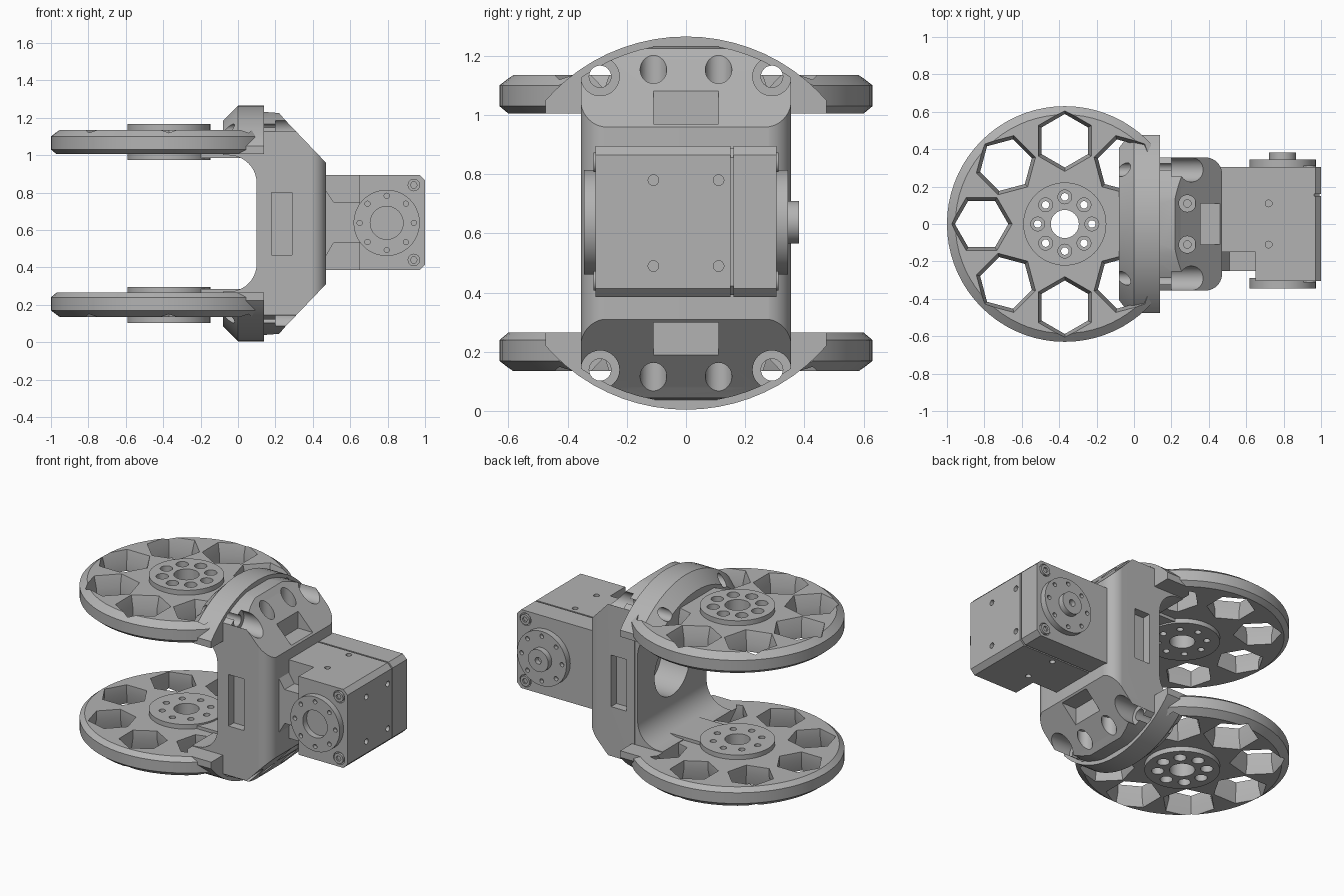
import bpy, bmesh
from math import cos, sin, pi, tau

if "Cube" in bpy.data.objects:
    bpy.data.objects.remove(bpy.data.objects["Cube"], do_unlink=True)

grey = bpy.data.materials.new("plain grey")
grey.use_nodes = True
COLOUR = (0.45, 0.45, 0.45, 1)
grey.diffuse_color = COLOUR
grey.node_tree.nodes["Principled BSDF"].inputs["Base Color"].default_value = COLOUR

MID = 0.635      # height of the mirror plane
WHEEL_X = -0.37  # wheel axis
HORN = (0.795, 0.638)
PLACE = {"x": lambda u, v, w: (w, u, v),
         "y": lambda u, v, w: (u, w, v),
         "z": lambda u, v, w: (u, v, w)}


def loft(name, axis, rings):
    """Solid through matching outlines, each given as (position, points)."""
    bm = bmesh.new()
    loops = [[bm.verts.new(PLACE[axis](u, v, w)) for u, v in pts] for w, pts in rings]
    for a, b in zip(loops, loops[1:]):
        for i in range(len(a)):
            j = (i + 1) % len(a)
            bm.faces.new((a[i], a[j], b[j], b[i]))
    bm.faces.new(loops[0])
    bm.faces.new(loops[-1])
    bmesh.ops.recalc_face_normals(bm, faces=bm.faces)
    mesh = bpy.data.meshes.new(name)
    bm.to_mesh(mesh)
    bm.free()
    mesh.materials.append(grey)
    obj = bpy.data.objects.new(name, mesh)
    bpy.context.collection.objects.link(obj)
    return obj


def prism(name, axis, lo, hi, pts):
    return loft(name, axis, [(lo, pts), (hi, pts)])


def circle(u, v, r, n=40, phase=0.0):
    return [(u + r * cos(phase + tau * i / n), v + r * sin(phase + tau * i / n)) for i in range(n)]


def rect(u0, u1, v0, v1):
    return [(u0, v0), (u1, v0), (u1, v1), (u0, v1)]


def rounded(u0, u1, v0, v1, r, n=10):
    pts = []
    for k, (u, v) in enumerate(rect(u0 + r, u1 - r, v0 + r, v1 - r)):
        for i in range(n + 1):
            a = pi + k * pi / 2 + i * pi / 2 / n
            pts.append((u + r * cos(a), v + r * sin(a)))
    return pts


def combine(obj, other, op="DIFFERENCE"):
    mod = obj.modifiers.new(op, "BOOLEAN")
    mod.operation, mod.solver, mod.object = op, "EXACT", other
    bpy.context.view_layer.objects.active = obj
    bpy.ops.object.modifier_apply(modifier=mod.name)
    bpy.data.objects.remove(other, do_unlink=True)


def cut(obj, axis, lo, hi, pts):
    combine(obj, prism("cutter", axis, lo, hi, pts))


def mirrored(obj, name):
    """Copy flipped over the horizontal mirror plane."""
    twin = obj.copy()
    twin.data = obj.data.copy()
    twin.name = name
    bm = bmesh.new()
    bm.from_mesh(twin.data)
    for v in bm.verts:
        v.co.z = 2 * MID - v.co.z
    bmesh.ops.reverse_faces(bm, faces=bm.faces)
    bm.to_mesh(twin.data)
    bm.free()
    bpy.context.collection.objects.link(twin)
    return twin


# Wheel: chamfered disc, hexagon windows, hub and link plate
wheel = loft("upper_wheel", "z", [(z, circle(WHEEL_X, 0, r, 72)) for z, r in
             ((1.005, 0.6), (1.03, 0.63), (1.1, 0.63), (1.135, 0.585))])
cut(wheel, "z", 0.9, 1.3, rect(0.09, 0.5, -1, 1))
for k in range(1, 8):
    a = k * pi / 4
    x, y = WHEEL_X + 0.445 * cos(a), 0.445 * sin(a)
    combine(wheel, loft("cutter", "z", [(z, circle(x, y, r, 6, a)) for z, r in
                                        ((0.99, 0.143), (1.06, 0.143), (1.15, 0.168))]))
combine(wheel, prism("link", "z", 0.985, 1.12, rect(WHEEL_X, 0.08, -0.14, 0.14)), "UNION")
combine(wheel, prism("hub", "z", 0.975, 1.167, circle(WHEEL_X, 0, 0.222, 56)), "UNION")
cut(wheel, "z", 0.9, 1.3, circle(WHEEL_X, 0, 0.075))
for k in range(8):
    x, y = WHEEL_X + 0.145 * cos(k * pi / 4), 0.145 * sin(k * pi / 4)
    cut(wheel, "z", 0.9, 1.3, circle(x, y, 0.02, 16))
    cut(wheel, "z", 1.05, 1.3, circle(x, y, 0.037, 24))

# Fork bracket: round flange trimmed to a C
bracket = loft("fork_bracket", "x", [(x, circle(0, MID, r, 72)) for x, r in
               ((-0.08, 0.55), (0, 0.63), (0.14, 0.63))])
combine(bracket, prism("trim", "x", -0.5, 0.5, rect(-0.475, 0.475, -0.1, 1.4)), "INTERSECT")
cut(bracket, "y", -0.7, 0.7, rounded(-1, 0.1, 0.27, 1, 0.15))
for s in (-1, 1):
    cut(bracket, "x", -0.5, 0.5, rect(s * 0.354, s * 0.7, 0.265, 1.005))

# Shell: sloped profile with rounded outer corners
half = [(0.12, 0.598), (0.22, 0.59), (0.25, 0.555), (0.47, 0.325)]
profile = [(x, MID + d) for x, d in half] + [(x, MID - d) for x, d in reversed(half)]
shell = prism("shell", "y", -0.355, 0.355, profile)
combine(shell, prism("trim", "x", 0, 0.6, circle(0, MID, 0.606, 72)), "INTERSECT")
combine(shell, prism("trim", "z", -0.1, 1.4, rounded(-0.3, 0.471, -0.356, 0.356, 0.09)), "INTERSECT")
combine(bracket, shell, "UNION")

# Bolt pockets, slope steps, side pockets and web opening
for s in (-1, 1):
    cut(bracket, "y", -0.11, 0.11, rect(0.355, 0.6, MID + s * 0.335, MID + s * 0.6))
    for t in (-1, 1):
        y, z = t * 0.29, MID + s * 0.495
        cut(bracket, "x", 0.2, 0.6, circle(y, z, 0.065))
        cut(bracket, "x", -0.3, 0.6, circle(y, z, 0.037, 24))
        cut(bracket, "z", MID + s * 0.44, MID + s * 0.7, circle(0.285, t * 0.11, 0.045, 32))
        cut(bracket, "z", MID + s * 0.39, MID + s * 0.7, circle(0.285, t * 0.11, 0.02, 16))
    cut(bracket, "y", s * 0.3, s * 0.5, rect(0.18, 0.29, 0.465, 0.8))
cut(bracket, "x", 0, 0.3, circle(0, MID, 0.18))

# Neck between shell and motor
neck = prism("motor_neck", "y", -0.25, -0.13,
             [(0.44, 0.46), (0.47, 0.46), (0.51, 0.53), (0.67, 0.53),
              (0.67, 0.75), (0.51, 0.75), (0.47, 0.81), (0.44, 0.81)])


# Motor case: body, stepped front and rear cover with a seam
def case_outline(x0, inset=0.0, c=0.03):
    x1, z0, z1 = 1 - inset, 0.385 + inset, 0.895 - inset
    return [(x0, z0), (x1 - c, z0), (x1, z0 + c), (x1, z1 - c), (x1 - c, z1), (x0, z1)]


motor = prism("motor_body", "y", -0.15, 0.15, case_outline(0.46))
combine(motor, prism("front", "y", -0.305, -0.1, case_outline(0.65)), "UNION")
combine(motor, prism("seam", "y", 0.1, 0.2, case_outline(0.46, 0.008)), "UNION")
cover = prism("motor_cover", "y", 0.16, 0.305, case_outline(0.46))
for t in (-1, 1):
    for s in (-1, 1):
        cut(motor, "x", 0.97, 1.1, circle(s * 0.11, MID + t * 0.145, 0.018, 16))
        cut(motor, "z", MID + t * 0.23, MID + t * 0.3, circle(0.72, s * 0.11, 0.018, 16))
parts = [neck, motor, cover]

# Corner screws on both motor sides
for side, s in (("front", -1), ("rear", 1)):
    for z in (0.44, 0.84):
        cut(motor if s < 0 else cover, "y", s * 0.297, s * 0.4, circle(0.94, z, 0.04, 24))
        screw = prism(side + "_screw", "y", s * 0.29, s * 0.312, circle(0.94, z, 0.033, 24))
        cut(screw, "y", s * 0.3, s * 0.4, circle(0.94, z, 0.018, 6))
        parts.append(screw)

# Output horns with bolt circles
for side, s in (("front", -1), ("rear", 1)):
    horn = prism(side + "_horn", "y", s * 0.29, s * 0.345, circle(*HORN, 0.177, 56))
    for k in range(8):
        a = k * pi / 4
        cut(horn, "y", s * 0.32, s * 0.4,
            circle(HORN[0] + 0.145 * cos(a), HORN[1] + 0.145 * sin(a), 0.014, 12))
    if s < 0:
        cut(horn, "y", -0.4, -0.305, circle(*HORN, 0.088))
    else:
        combine(horn, prism("boss", "y", 0.33, 0.382, circle(*HORN, 0.072)), "UNION")
        cut(horn, "y", 0.35, 0.4, circle(*HORN, 0.022, 16))
    parts.append(horn)

# Mirror the wheel, then shade
parts += [wheel, mirrored(wheel, "lower_wheel"), bracket]
bpy.ops.object.select_all(action="DESELECT")
for obj in parts:
    obj.select_set(True)
bpy.context.view_layer.objects.active = bracket
bpy.ops.object.shade_smooth_by_angle(angle=pi / 7)
